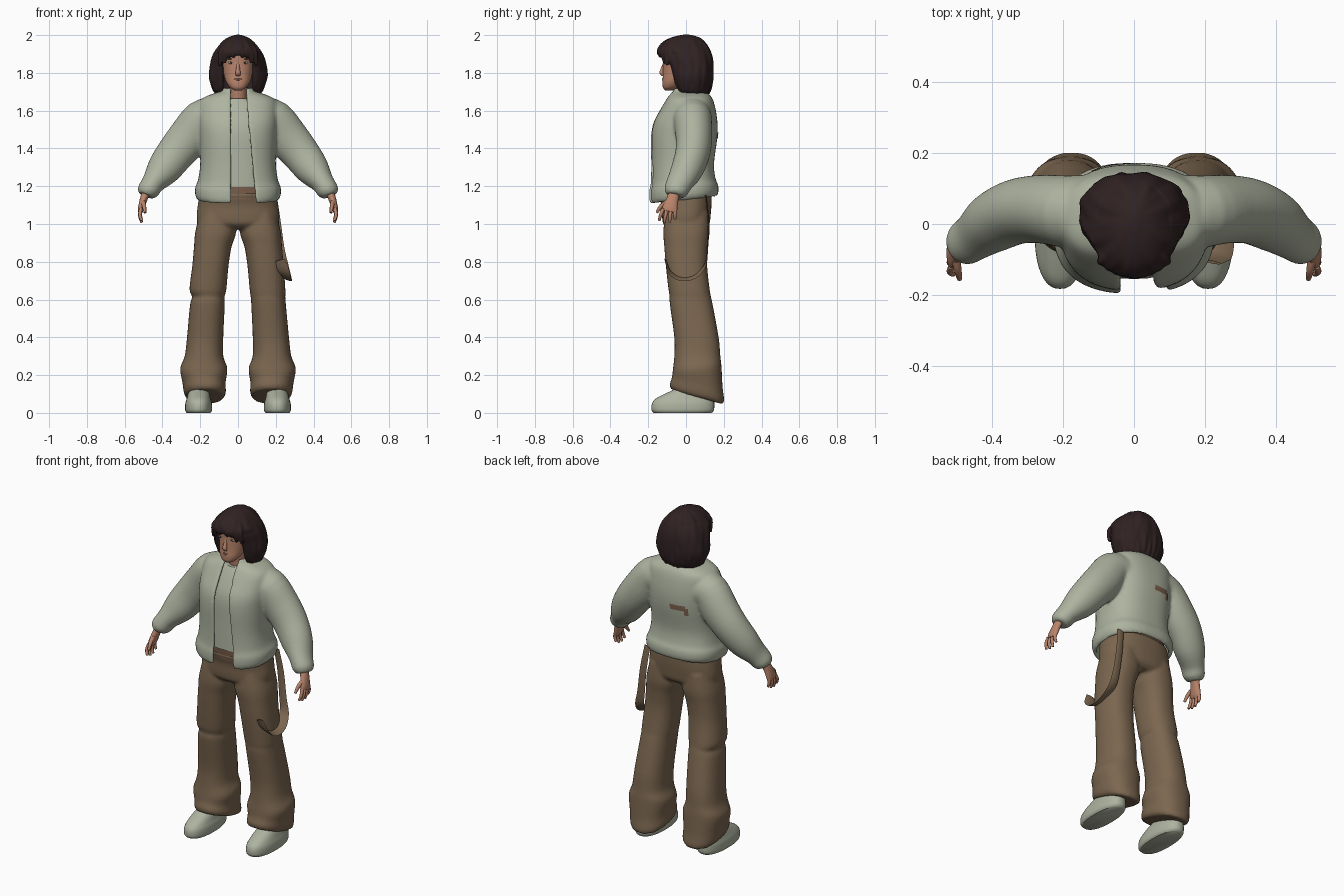
import bpy, math
from mathutils import Vector

cube = bpy.data.objects.get("Cube")
if cube:
    bpy.data.objects.remove(cube)


def material(name, *rgb):
    m = bpy.data.materials.new(name)
    m.use_nodes = True
    m.diffuse_color = (*rgb, 1)
    m.node_tree.nodes["Principled BSDF"].inputs["Base Color"].default_value = (*rgb, 1)
    return m


SAGE = material("pale_sage_cloth", .42, .45, .35)
BROWN = material("brown_trouser_cloth", .20, .135, .08)
RUSSET = material("russet_belt", .22, .125, .078)
SKIN = material("warm_skin", .49, .235, .15)
HAIR = material("dark_brown_hair", .03, .016, .017)
LIPS = material("muted_lips", .36, .14, .095)
WHITE = material("eye_white", .42, .43, .35)
IRIS = material("dark_iris", .03, .05, .04)


def smooth_rows(rows, steps=4):
    """Catmull-Rom interpolation through a list of equal-length tuples."""
    out, last = [], len(rows) - 1
    for i in range(last):
        quad = [rows[max(0, min(last, i + k))] for k in (-1, 0, 1, 2)]
        for j in range(steps):
            t = j / steps
            out.append([b + t / 2 * (c - a + t * (2*a - 5*b + 4*c - d + t * (3*(b - c) + d - a)))
                        for a, b, c, d in zip(*quad)])
    return out + [list(rows[-1])]


def select(obs):
    bpy.ops.object.select_all(action='DESELECT')
    for ob in obs:
        ob.select_set(True)
    bpy.context.view_layer.objects.active = obs[0]


def skin_rings(name, rings, mat, closed=True, thickness=0):
    """Bridge rings of points into one smooth mesh, capped when the rings are closed."""
    n = len(rings[0])
    faces = [(i*n + j, i*n + (j+1) % n, (i+1)*n + (j+1) % n, (i+1)*n + j)
             for i in range(len(rings) - 1) for j in range(n if closed else n - 1)]
    if closed:
        faces += [tuple(range(n))[::-1], tuple((len(rings) - 1)*n + j for j in range(n))]
    mesh = bpy.data.meshes.new(name)
    mesh.from_pydata([p for r in rings for p in r], [], faces)
    mesh.materials.append(mat)
    ob = bpy.data.objects.new(name, mesh)
    bpy.context.collection.objects.link(ob)
    select([ob])
    bpy.ops.object.mode_set(mode='EDIT')
    bpy.ops.mesh.select_all(action='SELECT')
    bpy.ops.mesh.normals_make_consistent(inside=False)
    bpy.ops.object.mode_set(mode='OBJECT')
    bpy.ops.object.shade_smooth_by_angle(angle=math.radians(50))
    if thickness:
        mod = ob.modifiers.new("thickness", 'SOLIDIFY')
        mod.thickness, mod.offset = thickness, 0
    return ob


def fuse(name, obs, voxel, smoothing):
    """Join overlapping solids and melt them into one continuous surface."""
    select(obs)
    bpy.ops.object.convert(target='MESH')
    bpy.ops.object.join()
    ob = bpy.context.object
    ob.name = name
    mod = ob.modifiers.new("fuse", 'REMESH')
    mod.mode, mod.voxel_size, mod.use_smooth_shade = 'VOXEL', voxel, True
    mod = ob.modifiers.new("soften", 'SMOOTH')
    mod.factor, mod.iterations = .5, smoothing
    return ob


def power(v, e):
    return math.copysign(abs(v) ** e, v)


def loft(name, rows, mat, e=1, gap=None, side=1, n=40, wave=0, thickness=0):
    """Stack rounded sections (z, x0, x1, y0, y1, lean); gap(z) opens the front."""
    rings = []
    for z, x0, x1, y0, y1, lean in smooth_rows(rows):
        cx, cy, rx, ry = (x0 + x1)/2, (y0 + y1)/2, (x1 - x0)/2, (y1 - y0)/2
        start, end = 0, 2 * math.pi
        if gap:
            left, right = [math.asin(power(max(-.95, min(.95, g / rx)), 1 / e)) for g in gap(z)]
            start, end = right, end + left
        ring = []
        for j in range(n):
            a = start + (end - start) * j / (n - 1 if gap else n)
            k = 1 + wave * (math.sin(9*a + 14*z) + .6 * math.sin(17*a - 20*z))
            x = cx + k * rx * power(math.sin(a), e)
            y = cy - k * ry * power(math.cos(a), e)
            ring.append((side * x, y, z - lean * math.cos(a)))
        rings.append(ring)
    return skin_rings(name, rings, mat, not gap, thickness)


def centred(rows):
    return [(z, -rx, rx, y0, y1, lean) for z, rx, y0, y1, lean in rows]


def tube(name, points, mat, side=1, axis=(0, 1, 0), n=16):
    """Sweep an ellipse along points (x, y, z, thickness, width); width follows axis."""
    pts = smooth_rows(points)
    pos = [Vector(p[:3]) for p in pts]
    rings = []
    for i, p in enumerate(pts):
        t = (pos[min(i + 1, len(pos) - 1)] - pos[max(i - 1, 0)]).normalized()
        v = Vector(axis)
        v = (v - t * v.dot(t)).normalized()
        u = t.cross(v)
        ring = [pos[i] + u * p[3] * math.cos(a) + v * p[4] * math.sin(a)
                for a in (2 * math.pi * j / n for j in range(n))]
        rings.append([(side * q.x, q.y, q.z) for q in ring])
    return skin_rings(name, rings, mat)


def ellipsoid(name, loc, scale, mat):
    bpy.ops.mesh.primitive_uv_sphere_add(segments=16, ring_count=10, location=loc)
    ob = bpy.context.object
    ob.name, ob.scale = name, scale
    ob.data.materials.append(mat)
    bpy.ops.object.shade_smooth()


# Open jacket body with a rounded hem, lower in front, and a collar
jacket_parts = [loft("jacket_body", centred([
    (1.13, .2, -.178, .152, .02), (1.15, .215, -.186, .162, .02), (1.19, .217, -.186, .16, .015),
    (1.23, .202, -.178, .146, .01), (1.32, .19, -.176, .138, 0), (1.45, .195, -.178, .155, 0),
    (1.53, .2, -.166, .157, 0), (1.6, .2, -.13, .148, 0), (1.65, .19, -.1, .135, 0),
    (1.675, .145, -.085, .12, 0), (1.695, .085, -.07, .1, 0), (1.72, .075, -.065, .09, 0)]),
    SAGE, .8, gap=lambda z: (-.035, .043 + max(0, 1.65 - z) * .1), n=64, thickness=.02)]

# Shirt, belt strip and neck
loft("shirt", centred([(1.197, .17, -.155, .11, 0), (1.35, .165, -.15, .11, 0), (1.5, .17, -.143, .12, 0),
                       (1.6, .15, -.103, .11, 0), (1.665, .065, -.065, .075, 0)]), SAGE, .85)
loft("belt", centred([(1.13, .18, -.14, .125, 0), (1.21, .18, -.151, .128, 0)]), RUSSET, .85)
tube("neck", [(0, .02, 1.58, .052, .052), (0, 0, 1.68, .046, .05), (0, -.01, 1.78, .046, .05)], SKIN)

# Trouser seat
trouser_parts = [
    loft("trouser_seat", centred([(.975, .15, -.09, .1, 0), (1.0, .208, -.12, .124, 0), (1.04, .219, -.127, .13, 0),
                                  (1.1, .213, -.13, .135, 0), (1.165, .203, -.15, .135, 0)]), BROWN, .85)]

for side, label in ((1, "left"), (-1, "right")):
    # Sleeve with a gathered cuff
    jacket_parts.append(tube(label + "_sleeve", [
        (.06, .025, 1.545, .105, .115), (.13, .03, 1.555, .108, .11), (.19, .035, 1.55, .108, .102),
        (.26, .042, 1.46, .11, .097), (.33, .035, 1.375, .102, .092), (.395, .005, 1.288, .09, .085),
        (.446, -.032, 1.222, .063, .071), (.464, -.045, 1.195, .059, .067), (.478, -.053, 1.172, .057, .063),
        (.487, -.058, 1.15, .042, .048)], SAGE, side, n=28))

    # Hand with four fingers and a thumb
    tube(label + "_palm", [(.485, -.06, 1.17, .022, .03), (.5, -.072, 1.13, .02, .032),
                           (.512, -.085, 1.085, .017, .04), (.517, -.09, 1.065, .012, .036)], SKIN, side)
    for i, finger in enumerate(("index", "middle", "ring", "little")):
        y, drop = -.12 + .021 * i, (.06, .07, .068, .052)[i]
        tube(f"{label}_{finger}_finger", [
            (.514, y, 1.08, .01, .01), (.519, y - .014 + .004 * i, 1.078 - drop / 2, .0095, .0095),
            (.51, y - .022 + .007 * i, 1.078 - drop, .007, .007)], SKIN, side, n=10)
    tube(label + "_thumb", [(.503, -.09, 1.12, .013, .014), (.497, -.13, 1.095, .011, .012),
                            (.492, -.155, 1.06, .007, .007)], SKIN, side, n=10)

    # Flared trouser leg with a slanted hem; the right knee has a deeper fold
    fold = .014 if side < 0 else .002
    trouser_parts.append(loft(label + "_trouser_leg", [
        (1.06, .03, .2, -.11, .12, 0), (.96, .01, .226, -.12, .125, 0), (.88, .034, .233, -.115, .116, 0),
        (.78, .05, .242, -.107, .112, 0), (.65, .062, .25 + fold / 2, -.092, .126, 0),
        (.615, .066 + fold / 2, .252 - fold, -.088 + fold / 2, .132, 0),
        (.58, .07, .253, -.086, .14, 0), (.4, .078, .27, -.062, .173, 0), (.3, .078, .282, -.062, .182, 0),
        (.235, .056, .306, -.07, .188, .01), (.16, .066, .294, -.075, .194, -.025),
        (.11, .064, .287, -.087, .202, -.04), (.085, .075, .275, -.08, .195, -.04)], BROWN, .85, side=side))

    # Rounded shoe
    loft(label + "_shoe", [
        (0, .145, .272, -.17, .135, 0), (.015, .137, .28, -.182, .148, 0), (.05, .138, .279, -.18, .15, 0),
        (.075, .145, .272, -.16, .148, 0), (.1, .15, .265, -.115, .145, 0), (.125, .157, .258, -.065, .14, 0),
        (.16, .165, .25, -.04, .13, 0)], SAGE, .85, side=side)

jacket = fuse("jacket", jacket_parts, .008, 10)
fuse("trousers", trouser_parts, .01, 4)

# Small worn patches on the back of the jacket
for name, x, z, width, height in (("wide_back_patch", -.06, 1.468, .1, .032),
                                  ("small_back_patch", -.118, 1.446, .03, .045)):
    bpy.ops.mesh.primitive_grid_add(x_subdivisions=12, y_subdivisions=4, size=1,
                                    location=(x, .18, z), rotation=(math.pi / 2, 0, 0))
    patch = bpy.context.object
    patch.name, patch.scale = name, (width, height, 1)
    patch.data.materials.append(RUSSET)
    wrap = patch.modifiers.new("wrap", 'SHRINKWRAP')
    wrap.target, wrap.offset = jacket, .004

# Hanging strap on the left hip
tube("hip_strap", [
    (.185, .105, 1.15, .004, .02), (.203, .118, 1.02, .004, .022), (.222, .113, .87, .004, .024),
    (.24, .1, .78, .004, .028), (.252, .045, .722, .004, .034), (.25, -.03, .712, .004, .036),
    (.243, -.085, .745, .004, .034), (.222, -.108, .81, .004, .025)], BROWN, axis=(1, 0, -.4), n=8)

# Head and face
loft("head", centred([
    (1.708, .02, -.11, -.07, 0), (1.722, .042, -.122, -.04, 0), (1.75, .062, -.125, 0, 0),
    (1.79, .075, -.122, .05, 0), (1.85, .083, -.121, .08, 0), (1.91, .082, -.12, .08, 0),
    (1.96, .05, -.08, .05, 0)]), SKIN, .9)
tube("nose", [(0, -.112, 1.86, .006, .007), (0, -.124, 1.82, .01, .01), (0, -.129, 1.8, .011, .014),
              (0, -.12, 1.787, .007, .012)], SKIN, axis=(1, 0, 0))
ellipsoid("upper_lip", (0, -.119, 1.767), (.023, .008, .004), LIPS)
ellipsoid("lower_lip", (0, -.118, 1.759), (.019, .008, .004), LIPS)
for side, label in ((1, "left"), (-1, "right")):
    ellipsoid(label + "_eye", (side * .037, -.107, 1.853), (.015, .008, .007), WHITE)
    ellipsoid(label + "_iris", (side * .037, -.112, 1.853), (.007, .005, .0065), IRIS)
    ellipsoid(label + "_eyebrow", (side * .037, -.11, 1.874), (.02, .007, .004), HAIR)

# Bob of hair: open lower shell, full crown, hanging locks and fringe
hair_parts = [
    loft("hair_sides", centred([
        (1.69, .1, -.04, .1, -.01), (1.73, .126, -.06, .12, 0), (1.78, .143, -.072, .13, 0),
        (1.84, .136, -.09, .133, 0), (1.89, .122, -.115, .128, 0), (1.93, .098, -.11, .112, 0)]),
        HAIR, .9, gap=lambda z: (-.08, .08), n=72, wave=.02, thickness=.024),
    loft("hair_crown", centred([
        (1.888, .118, -.122, .125, -.012), (1.905, .125, -.148, .13, -.01), (1.935, .108, -.146, .122, 0),
        (1.965, .083, -.12, .1, 0), (1.988, .052, -.075, .07, 0), (2.002, .012, -.02, .025, 0)]),
        HAIR, .95, n=72, wave=.028)]
for i in range(17):
    a = math.radians(62 + i * 14.75)
    sx, sy = math.sin(a), -math.cos(a)
    tip = 1.655 + .016 * (i * 2 % 3) + (.03 if i in (0, 16) else 0)
    swell = .007 * (i % 2)
    hair_parts.append(tube(f"hair_lock_{i + 1}", [
        (.122*sx, .03 + .096*sy, 1.88, .014, .014), (.135*sx, .03 + .096*sy, 1.79, .018 + swell, .018 + swell),
        (.118*sx, .03 + .088*sy, 1.715, .019, .019), (.09*sx, .03 + .068*sy, tip, .006, .006)], HAIR, n=8))
for i in range(9):
    x = (i - 4) * .024
    y = -.142 + 4 * x * x
    tip = 1.893 - 6 * x * x - .01 * (i % 2)
    hair_parts.append(tube(f"fringe_lock_{i + 1}", [
        (x * .7, y + .02, 1.945, .01, .014), (x * .9, y, 1.91, .014, .018),
        (x, y + .006, tip, .006, .008)], HAIR, axis=(1, 0, 0), n=8))
fuse("hair", hair_parts, .006, 1)
